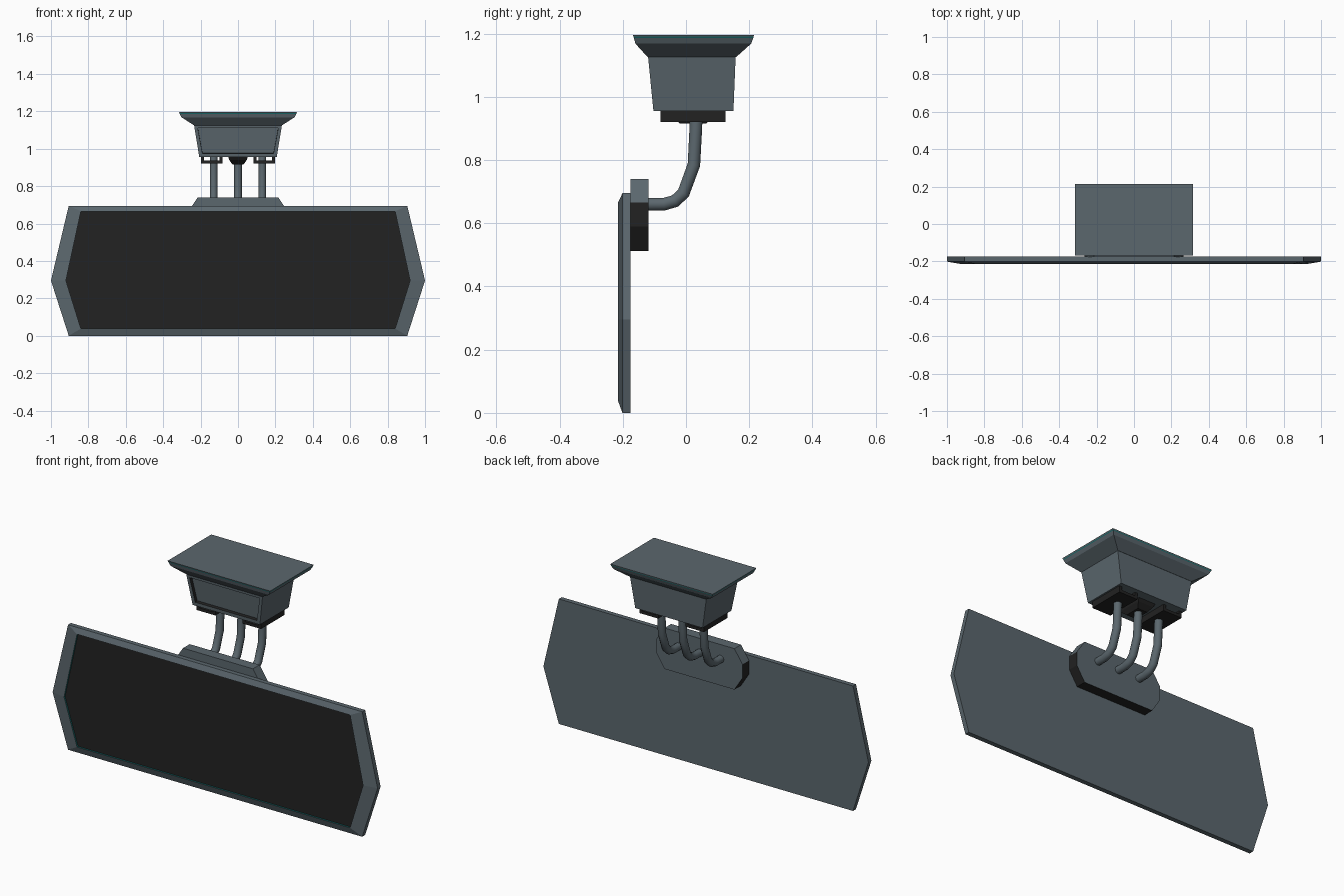
import bpy, bmesh
from mathutils import Vector

if "Cube" in bpy.data.objects:
    bpy.data.objects.remove(bpy.data.objects["Cube"])


def mat(name, rgb):
    m = bpy.data.materials.new(name)
    m.diffuse_color = (*rgb, 1)
    m.use_nodes = True
    m.node_tree.nodes["Principled BSDF"].inputs["Base Color"].default_value = m.diffuse_color
    return m


GREY = mat("slate_grey", (0.105, 0.136, 0.155))
BLACK = mat("black", (0.016, 0.016, 0.016))
TEAL = mat("teal", (0.01, 0.16, 0.16))
MATS = [GREY, BLACK, TEAL]


def loft(name, rings, bands=None, start=0, end=0, edit=None):
    """Skin a stack of rings into a closed solid; bands gives a colour per band."""
    bm = bmesh.new()
    rows = [[bm.verts.new(p) for p in r] for r in rings]
    n = len(rows[0])
    for k in range(len(rows) - 1):
        for i in range(n):
            j = (i + 1) % n
            f = bm.faces.new((rows[k][i], rows[k][j], rows[k + 1][j], rows[k + 1][i]))
            f.material_index = bands[k] if bands else start
    bm.faces.new(rows[0]).material_index = start
    bm.faces.new(rows[-1]).material_index = end
    bmesh.ops.recalc_face_normals(bm, faces=bm.faces)
    if edit:
        edit(bm)
    me = bpy.data.meshes.new(name)
    bm.to_mesh(me)
    bm.free()
    for m in MATS:
        me.materials.append(m)
    ob = bpy.data.objects.new(name, me)
    bpy.context.collection.objects.link(ob)
    return ob


def rect(z, x0, x1, y0, y1):
    return [(x0, y0, z), (x1, y0, z), (x1, y1, z), (x0, y1, z)]


def box(name, x0, x1, y0, y1, z0, z1, m):
    return loft(name, [rect(z0, x0, x1, y0, y1), rect(z1, x0, x1, y0, y1)], None, m, m)


def mirrored(y, half):
    """Full outline in the xz plane from its right half (bottom to top)."""
    return [(x, y, z) for x, z in half] + [(-x, y, z) for x, z in reversed(half)]


# Mirror: hexagonal frame, bevelled rim, recessed glass with teal lip
outer = [(0.905, 0), (1.0, 0.295), (0.905, 0.695)]
inner = [(0.84, 0.038), (0.92, 0.295), (0.84, 0.665)]
loft("mirror_frame", [mirrored(-0.175, outer), mirrored(-0.201, outer),
                      mirrored(-0.215, inner), mirrored(-0.206, inner)],
     [0, 0, 2], 0, 1)


# Octagonal mounting pad behind the mirror, dark round the sides and bottom
def dark_rim(bm):
    for f in bm.faces:
        if abs(f.normal.y) < 0.5 and f.normal.z < 0.2:
            f.material_index = 1


octagon = [(0.215, 0.512), (0.265, 0.59), (0.265, 0.665), (0.215, 0.74)]
loft("mounting_pad", [mirrored(-0.176, octagon), mirrored(-0.118, octagon)], edit=dark_rim)


# Three bent tube arms
path = [(0.033, 0.955), (0.031, 0.90), (0.025, 0.785), (-0.008, 0.695),
        (-0.035, 0.67), (-0.07, 0.66), (-0.13, 0.66)]
for side, x in (("left", -0.13), ("middle", 0), ("right", 0.13)):
    cu = bpy.data.curves.new("arm_path", "CURVE")
    cu.dimensions = "3D"
    cu.bevel_depth = 0.021
    cu.bevel_resolution = 3
    cu.use_fill_caps = True
    sp = cu.splines.new("POLY")
    sp.points.add(len(path) - 1)
    for p, (y, z) in zip(sp.points, path):
        p.co = (x, y, z, 1)
    cu.materials.append(GREY)
    ob = bpy.data.objects.new(side + "_arm", cu)
    bpy.context.collection.objects.link(ob)
    bpy.ops.object.select_all(action="DESELECT")
    ob.select_set(True)
    bpy.context.view_layer.objects.active = ob
    bpy.ops.object.convert(target="MESH")
    bpy.ops.object.shade_smooth_by_angle(angle=0.7)


# Tapered housing with a sunken front panel
def front_recess(bm):
    f = min(bm.faces, key=lambda f: f.normal.y)
    walls = bmesh.ops.inset_region(bm, faces=[f], thickness=0.026)["faces"]
    for w in walls:
        w.material_index = 0
    sides = bmesh.ops.inset_region(bm, faces=[f], thickness=0.0005, depth=-0.018)["faces"]
    for w in sides:
        w.material_index = 1


loft("housing", [rect(0.955, -0.207, 0.207, -0.103, 0.15),
                 rect(1.127, -0.235, 0.235, -0.12, 0.157)], edit=front_recess)

# Flared ceiling plate with a thin teal line round its edge
loft("ceiling_plate", [rect(1.125, -0.235, 0.235, -0.121, 0.158),
                       rect(1.168, -0.302, 0.302, -0.16, 0.206),
                       rect(1.186, -0.311, 0.311, -0.165, 0.213),
                       rect(1.190, -0.313, 0.313, -0.166, 0.214),
                       rect(1.196, -0.315, 0.315, -0.168, 0.215)],
     [0, 0, 2, 0])

# Open brackets under the housing, one each side
for side, s in (("left", -1), ("right", 1)):
    for part, a, b, z0, z1 in (("base", 0.083, 0.198, 0.92, 0.936),
                               ("inner_wall", 0.083, 0.099, 0.936, 0.956),
                               ("outer_wall", 0.182, 0.198, 0.936, 0.956)):
        x0, x1 = sorted((s * a, s * b))
        box(f"{side}_bracket_{part}", x0, x1, -0.08, 0.125, z0, z1, 1)

# Tapered socket for the middle arm
loft("middle_socket", [rect(0.956, -0.052, 0.052, -0.06, 0.10),
                       rect(0.94, -0.047, 0.047, -0.05, 0.09),
                       rect(0.916, -0.03, 0.03, -0.02, 0.065)], None, 1, 1)
for o in bpy.data.objects:
    if o.name == "middle_socket":
        for p in o.data.polygons:
            p.material_index = 1
